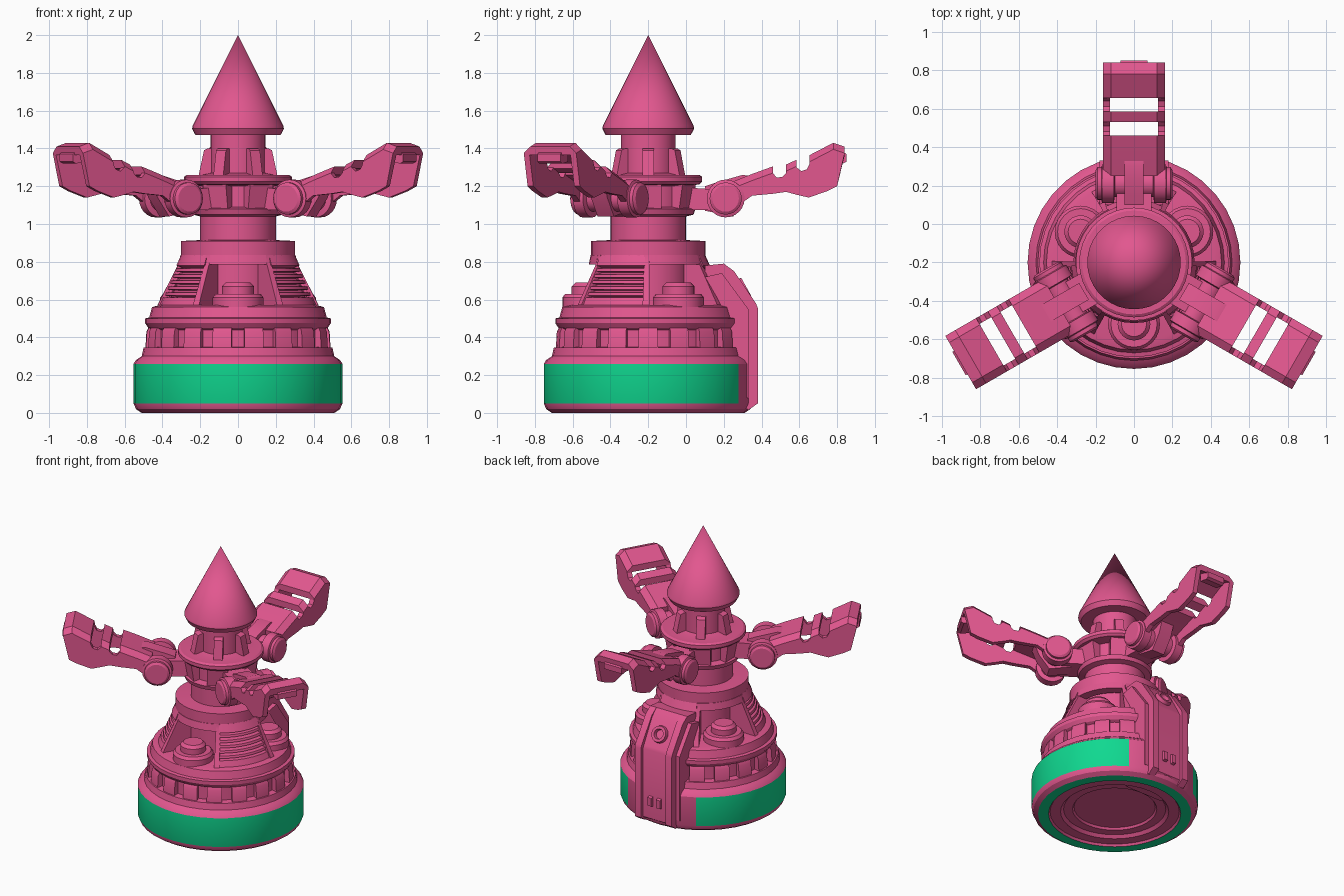
import bpy, bmesh
from math import radians, cos, sin, degrees, atan2, hypot
from mathutils import Matrix

if "Cube" in bpy.data.objects:
    bpy.data.objects.remove(bpy.data.objects["Cube"])


def material(name, rgb):
    mat = bpy.data.materials.new(name)
    mat.use_nodes = True
    mat.diffuse_color = (*rgb, 1)
    mat.node_tree.nodes["Principled BSDF"].inputs["Base Color"].default_value = (*rgb, 1)
    return mat


PINK = material("pink", (0.76, 0.095, 0.275))
GREEN = material("green", (0.005, 0.69, 0.28))
AXIS_Y = -0.2
THIRDS = (0, 120, 240)


def make(name, bm, turn=0, matrix=None):
    """Finish a mesh built around the tower axis and turn it into place."""
    bmesh.ops.remove_doubles(bm, verts=bm.verts, dist=0.0001)
    bmesh.ops.recalc_face_normals(bm, faces=bm.faces)
    if matrix:
        bm.transform(matrix)
    mesh = bpy.data.meshes.new(name)
    bm.to_mesh(mesh)
    bm.free()
    mesh.materials.append(PINK)
    mesh.shade_smooth()
    mesh.set_sharp_from_angle(angle=radians(28))
    obj = bpy.data.objects.new(name, mesh)
    obj.location.y = AXIS_Y
    obj.rotation_euler.z = radians(turn)
    bpy.context.collection.objects.link(obj)
    return obj


def loft(bm, rings, cap=True):
    """Join closed rings of points, capping both ends."""
    rows = [[bm.verts.new(p) for p in ring] for ring in rings]
    for a, b in zip(rows, rows[1:]):
        for i in range(len(a)):
            j = (i + 1) % len(a)
            bm.faces.new((a[i], a[j], b[j], b[i]))
    if cap:
        bm.faces.new(rows[0])
        bm.faces.new(rows[-1])


def lathe(name, profile, turn=0, matrix=None, steps=36):
    """Spin an (r, z) profile whose ends lie on the axis."""
    bm = bmesh.new()
    angles = [radians(360 * i / steps) for i in range(steps)]
    loft(bm, [[(r * cos(a), r * sin(a), z) for a in angles]
              for r, z in ((max(r, 1e-6), z) for r, z in profile)], cap=False)
    return make(name, bm, turn, matrix)


def sector(name, profile, start, end, turn=0, steps=6):
    """Spin a closed (r, z) profile through part of a circle."""
    bm = bmesh.new()
    angles = [radians(start + (end - start) * i / steps) for i in range(steps + 1)]
    loft(bm, [[(r * cos(a), r * sin(a), z) for r, z in profile] for a in angles])
    return make(name, bm, turn)


def prism(name, outline, x0, x1, turn=0):
    """Extrude a (y, z) outline sideways."""
    bm = bmesh.new()
    loft(bm, [[(x, y, z) for y, z in outline] for x in (x0, x1)])
    return make(name, bm, turn)


# Base drum with its underside rings
base = lathe("base_drum", [
    (0, .05), (.27, .05), (.28, .035), (.34, .035), (.36, .015), (.43, .015), (.44, 0),
    (.51, 0), (.54, .02), (.553, .05), (.553, .26), (.54, .28), (.51, .3), (.5, .345),
    (.455, .35), (.455, .44), (.475, .45), (.492, .475), (.492, .5), (.47, .505),
    (.455, .56), (.42, .57), (0, .57)])
base.data.materials.append(GREEN)
for face in base.data.polygons:
    x, y, z = face.center
    at_back = abs(degrees(atan2(y, x)) - 90) < 30
    band = .06 < z < .25 and hypot(x, y) > .52 and not at_back
    under_ring = z < .005
    face.material_index = int(band or under_ring)

# Blocks around the waist
for i in range(18):
    sector("waist_block", [(.44, .345), (.49, .345), (.485, .43), (.475, .45), (.44, .45)],
           -6, 6, turn=i * 20, steps=2)

# Central column, collar and nose
lathe("column", [
    (0, .55), (.22, .55), (.22, .83), (.302, .83), (.302, .91), (.2, .915), (.2, 1.04),
    (.24, 1.05), (.25, 1.08), (.2, 1.09), (.2, 1.2), (.27, 1.21), (.285, 1.225),
    (.285, 1.25), (.27, 1.26), (.19, 1.26), (.145, 1.27), (.145, 1.48), (0, 1.48)])
lathe("nose_cone", [(0, 1.47), (.225, 1.47), (.243, 1.505), (.24, 1.52), (0, 2)])

for i in range(6):
    prism("neck_fin", [(.12, 1.25), (.21, 1.25), (.18, 1.39), (.16, 1.4), (.12, 1.4)],
          -.03, .03, turn=30 + 60 * i)
    prism("ring_block", [(.15, 1.08), (.23, 1.08), (.25, 1.21), (.15, 1.21)],
          -.07, .07, turn=30 + 60 * i)


# Skirt: louvred panels between open bays
def slope(z):
    return .415 - (z - .57) * .42


louvre = [(.2, .57), (slope(.57), .57), (slope(.61), .61)]
for i in range(5):
    z = .615 + i * .032
    louvre += [(slope(z) - .045, z), (slope(z) - .01, z + .006), (slope(z) - .015, z + .022),
               (slope(z) - .045, z + .026)]
louvre += [(slope(.78), .78), (.302, .835), (.2, .835)]
post = [(.2, .57), (slope(.57) + .012, .57), (.31, .8), (.305, .835), (.2, .835)]
lintel = [(.25, .785), (.315, .785), (.305, .835), (.25, .835)]

for turn in THIRDS:
    sector("louvre_panel", louvre, 63, 117, turn)
    sector("bay_post", post, 59, 64, turn, steps=1)
    sector("bay_post", post, 116, 121, turn, steps=1)
    sector("bay_lintel", lintel, 121, 179, turn)
    lathe("bay_pod", [(0, .55), (.135, .55), (.135, .61), (.12, .63), (.085, .63), (.085, .67),
                      (.065, .69), (0, .69)], turn + 60,
          Matrix.Translation((0, .32, 0)), steps=24)


# Folding arms, built pointing along +y
def u_ring(station):
    yt, zt, yb, zb = station
    half = [(.12, yt, zt), (.16, yt, zt - .035), (.16, yb, zb), (.125, yb, zb),
            (.125, yt, zt - .045)]
    return half + [(-x, y, z) for x, y, z in reversed(half)]


ROOFED = [
    [(.45, 1.225, .48, 1.10), (.55, 1.265, .55, 1.15), (.66, 1.305, .66, 1.16)],
    [(.73, 1.315, .73, 1.17), (.785, 1.34, .785, 1.155)],
    [(.855, 1.365, .85, 1.14), (.98, 1.43, .95, 1.175), (1.04, 1.41, 1.0, 1.2)],
]
NOTCHES = [[(.66, 1.16), (.73, 1.17), (.73, 1.27), (.71, 1.25), (.68, 1.245), (.66, 1.27)],
           [(.785, 1.155), (.85, 1.14), (.855, 1.32), (.84, 1.29), (.81, 1.28), (.785, 1.3)]]
AXLE = Matrix.Translation((0, .41, 1.135)) @ Matrix.Rotation(radians(90), 4, 'Y')
hub_half = [(.07, .05), (.07, .1), (.1, .105), (.1, .165), (.085, .17), (.085, .19), (.07, .2)]
hub = [(0, -.2)] + [(r, -z) for r, z in reversed(hub_half)] + hub_half + [(0, .2)]

for turn in THIRDS:
    bm = bmesh.new()
    for stations in ROOFED:
        loft(bm, [u_ring(s) for s in stations])
    make("arm_shell", bm, turn)
    for outline in NOTCHES:
        for side in (-1, 1):
            prism("arm_notch_wall", outline, side * .125, side * .16, turn)
    prism("arm_tip_tab", [(.97, 1.4), (1.03, 1.385), (1.05, 1.37), (1.05, 1.33),
                          (1.03, 1.32), (.97, 1.33)], -.07, .07, turn)
    lathe("arm_hub", hub, turn, AXLE, steps=24)
    prism("arm_strap", [(.3, 1.07), (.45, 1.04), (.52, 1.14), (.56, 1.25), (.5, 1.26),
                        (.36, 1.22), (.3, 1.2)], -.05, .05, turn)
    prism("arm_bracket", [(.1, 1.08), (.4, 1.07), (.4, 1.18), (.1, 1.2)], -.09, .09, turn)

# Back pack with raised side rails
pack = [(.3, .78), (.4, .79), (.45, .74), (.545, .57), (.555, .55), (.555, .05),
        (.52, .02), (.3, .02)]
rail = [(.4, .79), (.455, .75), (.57, .58), (.58, .555), (.58, .05), (.53, .015),
        (.5, .05), (.5, .5)]
prism("back_pack", pack, -.15, .15)
for side in (-1, 1):
    prism("pack_rail", rail, side * .1, side * .15)
    prism("pack_flange", [(.3, .72), (.39, .74), (.53, .55), (.53, .08), (.3, .08)],
          side * .14, side * .18)
    prism("pack_nub", [(.54, .14), (.575, .15), (.575, .21), (.54, .22)],
          side * .02, side * .05)
lathe("pack_port", [(0, 0), (.03, 0), (.035, .025), (.055, .025), (.06, 0), (.06, -.02), (0, -.02)],
      0, Matrix.Translation((0, .497, .655)) @ Matrix.Rotation(radians(-61), 4, 'X'), steps=20)
